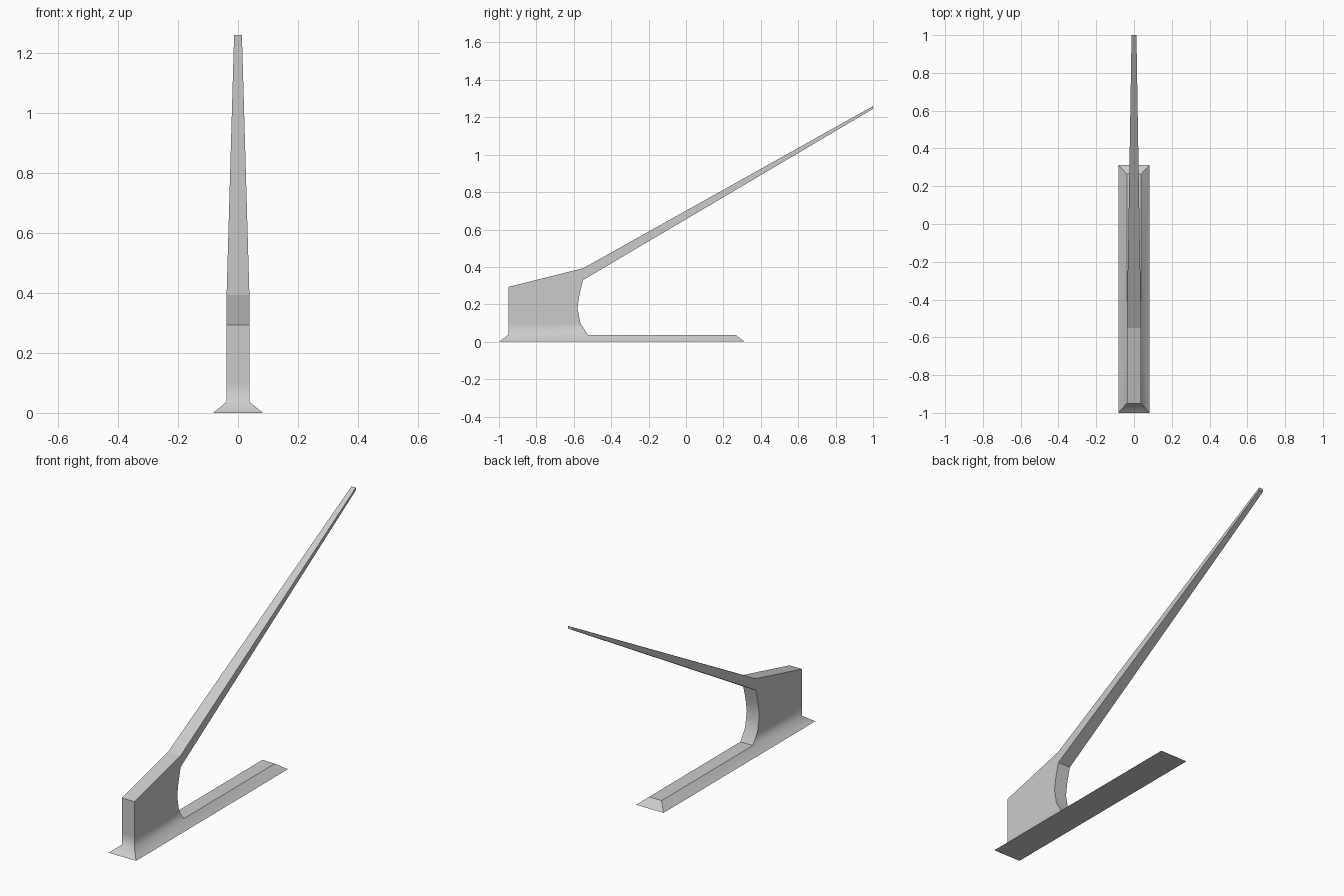
import bpy, bmesh

if "Cube" in bpy.data.objects:
    bpy.data.objects.remove(bpy.data.objects["Cube"])

bm = bmesh.new()
W = 0.038           # half width of the body


def ring(pts):
    return [bm.verts.new(p) for p in pts]


def pair(w, y, z):
    """Left and right vertex of a profile point."""
    return ring([(-w, y, z), (w, y, z)])


# flared base: bottom outline and top edge
bot = ring([(-0.083, -1, 0), (0.083, -1, 0), (0.083, 0.313, 0), (-0.083, 0.313, 0)])
front = [pair(W, -0.95, z) for z in (0.037, 0.10, 0.18, 0.25, 0.293)]
back = [pair(W, y, z) for y, z in
        ((-0.525, 0.037), (-0.565, 0.10), (-0.58, 0.18), (-0.57, 0.25), (-0.55, 0.33))]
end = pair(W, 0.265, 0.037)
crest = pair(W, -0.55, 0.393)
tip_lo, tip_hi = pair(0.013, 1, 1.245), pair(0.013, 1, 1.26)

faces = [bot[::-1],
         [bot[0], bot[1], front[0][1], front[0][0]],
         [bot[2], bot[3], end[0], end[1]],
         [back[0][0], back[0][1], end[1], end[0]]]
for s, (b0, b1) in enumerate(((bot[0], bot[3]), (bot[1], bot[2]))):
    # flared flank, split where the body ends
    faces.append([b0, front[0][s], back[0][s], b1])
    faces.append([b1, back[0][s], end[s]])
    # body side in rows, then the shoulder and the arm side
    for i in range(4):
        faces.append([front[i][s], back[i][s], back[i + 1][s], front[i + 1][s]])
    faces.append([front[4][s], back[4][s], crest[s]])
    faces.append([back[4][s], tip_lo[s], tip_hi[s], crest[s]])
# front wall and curved back wall
for i in range(4):
    for col in (front, back):
        faces.append([col[i][0], col[i][1], col[i + 1][1], col[i + 1][0]])
# top, arm top, arm underside, arm tip
for a, b in ((front[4], crest), (crest, tip_hi), (back[4], tip_lo), (tip_lo, tip_hi)):
    faces.append([a[0], a[1], b[1], b[0]])
for f in faces:
    bm.faces.new(f).smooth = True
bmesh.ops.recalc_face_normals(bm, faces=bm.faces[:])

# smooth only the curved back and the wall-to-flare transition
foot = {front[0][0], front[0][1], back[0][0], back[0][1]}
for e in bm.edges:
    a, b = e.verts
    soft = e.calc_face_angle(0) < 0.55 and abs(a.co.x - b.co.x) > 0.05 and a.co.z < 0.3
    flat = e.calc_face_angle(0) < 0.01
    e.smooth = soft or flat or (a in foot and b in foot and a.co.y + b.co.y < -1.2)

me = bpy.data.meshes.new("angled_arm_stand")
bm.to_mesh(me)
bm.free()
mat = bpy.data.materials.new("light grey")
mat.diffuse_color = (0.6, 0.6, 0.6, 1)
mat.use_nodes = True
mat.node_tree.nodes["Principled BSDF"].inputs["Base Color"].default_value = mat.diffuse_color
me.materials.append(mat)
bpy.context.collection.objects.link(bpy.data.objects.new("angled_arm_stand", me))
